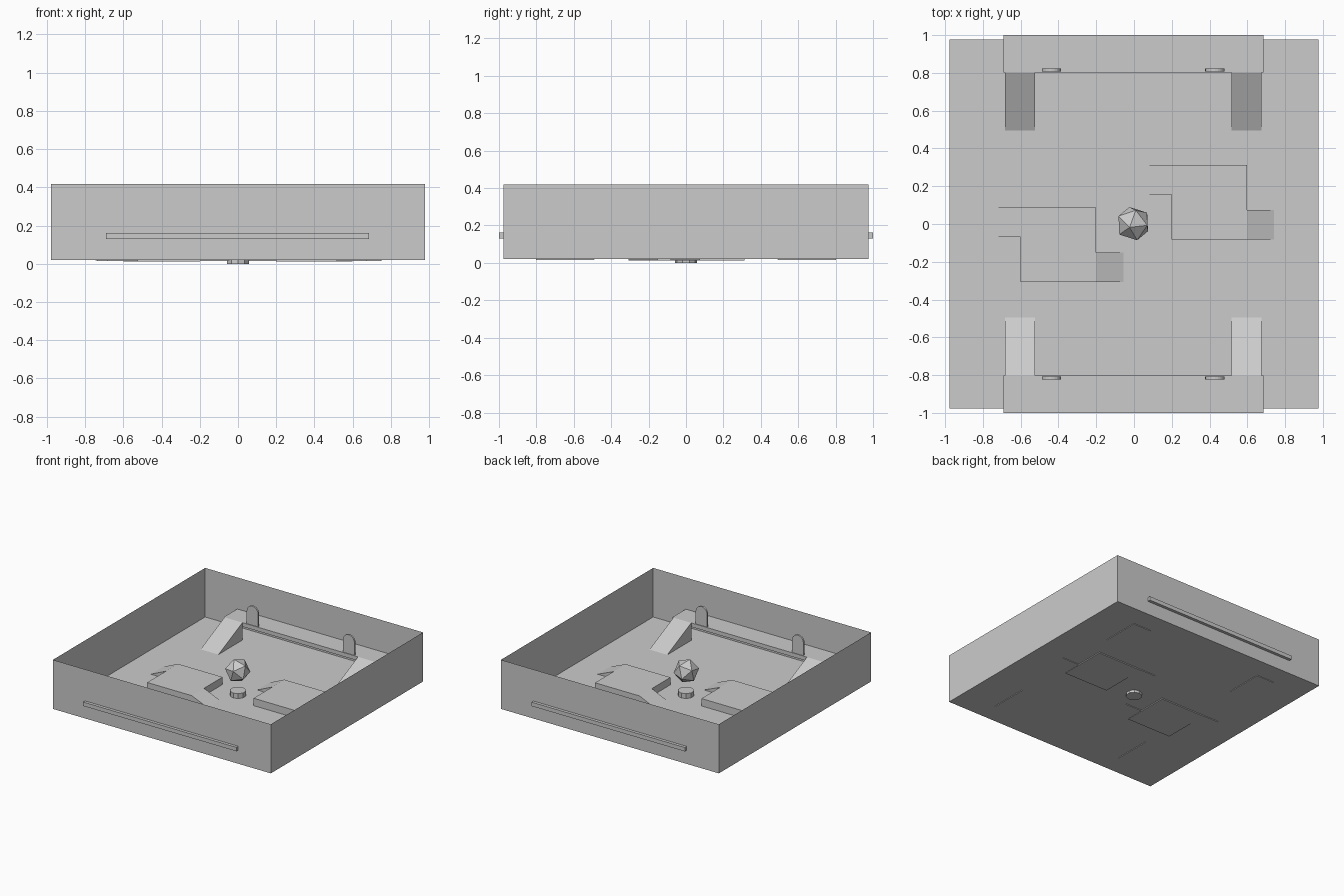
import bpy, bmesh, math
from mathutils import Vector

if "Cube" in bpy.data.objects:
    bpy.data.objects.remove(bpy.data.objects["Cube"])


def finish(name, bm):
    bmesh.ops.recalc_face_normals(bm, faces=bm.faces)
    me = bpy.data.meshes.new(name)
    bm.to_mesh(me)
    bm.free()
    ob = bpy.data.objects.new(name, me)
    bpy.context.collection.objects.link(ob)
    return ob


def box(name, lo, hi):
    bm = bmesh.new()
    bmesh.ops.create_cube(bm, size=1)
    for v in bm.verts:
        v.co = Vector([lo[i] + (v.co[i] + 0.5) * (hi[i] - lo[i]) for i in range(3)])
    return finish(name, bm)


def prism(name, profile, offset):
    """Extrude a closed 3D outline along an offset."""
    bm = bmesh.new()
    f = bm.faces.new([bm.verts.new(p) for p in profile])
    ext = bmesh.ops.extrude_face_region(bm, geom=[f], use_keep_orig=True)
    moved = [g for g in ext["geom"] if isinstance(g, bmesh.types.BMVert)]
    bmesh.ops.translate(bm, verts=moved, vec=offset)
    return finish(name, bm)


# Arena shell: thin-sheet floor and walls, open at the top
arena = box("arena_walls", (-0.978, -0.976, 0.02), (0.978, 0.976, 0.418))
bm = bmesh.new()
bm.from_mesh(arena.data)
top = [f for f in bm.faces if f.normal.z > 0.9]
bmesh.ops.delete(bm, geom=top, context="FACES_ONLY")
bm.to_mesh(arena.data)
bm.free()

# Raised ledges at front and back, with their ramps and round-topped shields
for side, s in (("front", -1), ("back", 1)):
    ys = sorted((s * 0.803, s * 1.0))
    box(side + "_ledge", (-0.69, ys[0], 0.13), (0.685, ys[1], 0.162))
    for x in (-0.683, 0.515):
        prism(side + "_ledge_ramp",
              [(x, s * 0.485, 0.015), (x, s * 0.803, 0.015), (x, s * 0.803, 0.162)],
              (0.16, 0, 0))
    for x in (-0.437, 0.428):
        arc = [(x + 0.051 * math.cos(a), s * 0.808, 0.265 + 0.051 * math.sin(a))
               for a in [math.pi * i / 10 for i in range(11)]]
        prism(side + "_shield",
              [(x - 0.051, s * 0.808, 0.15), (x + 0.051, s * 0.808, 0.15)] + arc,
              (0, s * 0.014, 0))

# Two low blocks, each with a ramp at opposite corners
H = 0.08
for side, x0, y0 in (("left", -0.6, -0.307), ("right", 0.198, -0.083)):
    x1, y1 = x0 + 0.4, y0 + 0.395
    box(side + "_block", (x0, y0, 0.012), (x1, y1, H))
    prism(side + "_block_ramp_a",
          [(x1, y0, 0.015), (x1 + 0.156, y0, 0.015), (x1, y0, H)], (0, 0.157, 0))
    prism(side + "_block_ramp_b",
          [(x0, y1, 0.015), (x0 - 0.146, y1, 0.015), (x0, y1, H)], (0, -0.157, 0))

# Centre pedestal with a floating faceted gem
bm = bmesh.new()
bmesh.ops.create_cone(bm, cap_ends=True, segments=10, radius1=0.06, radius2=0.06, depth=0.06)
bmesh.ops.translate(bm, verts=bm.verts, vec=(0, 0, 0.03))
finish("pedestal", bm)

bm = bmesh.new()
bmesh.ops.create_icosphere(bm, subdivisions=1, radius=0.095)
gem = finish("gem", bm)
gem.location = (-0.004, 0.002, 0.22)
gem.rotation_euler = (math.radians(12), math.radians(-12), 0)
